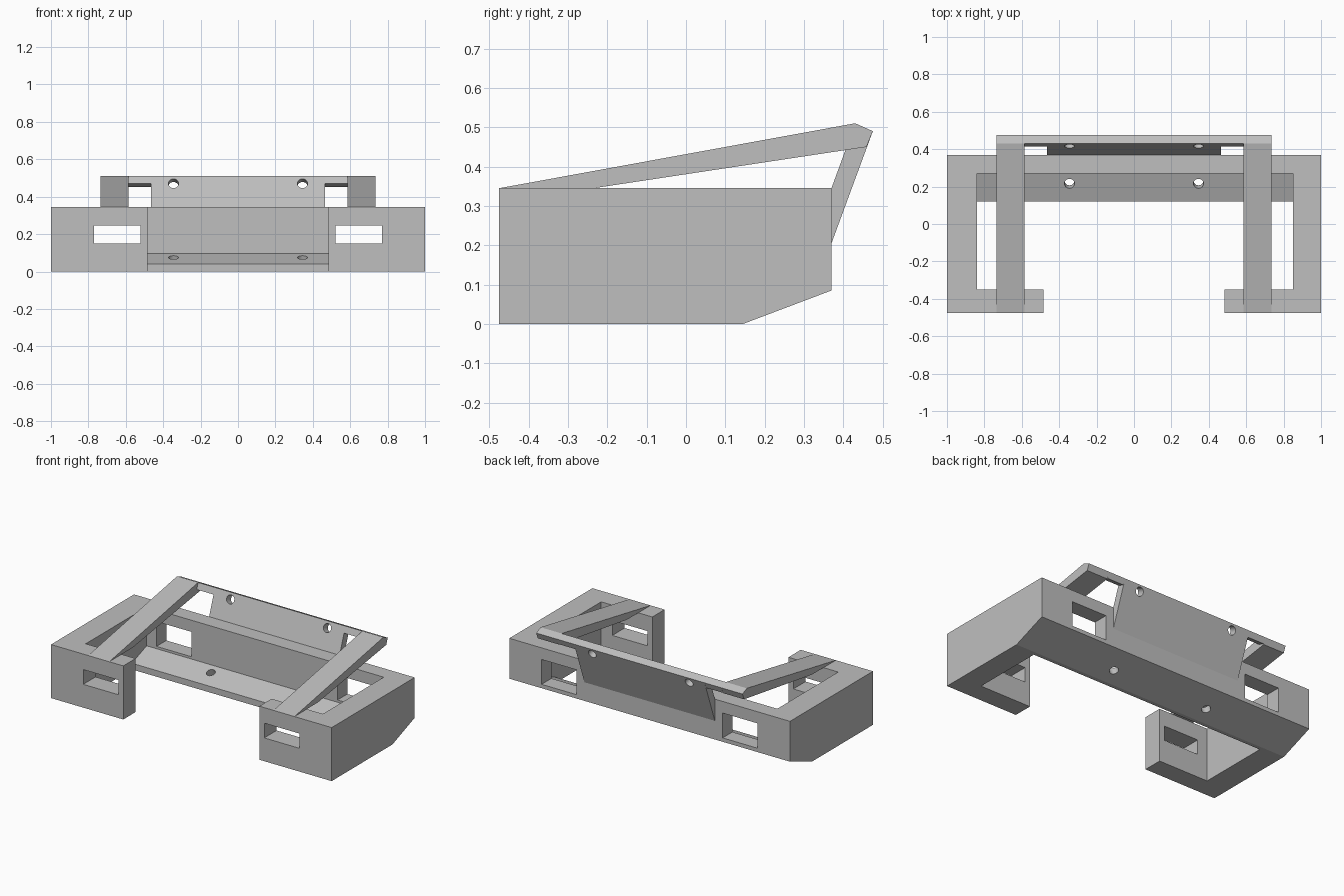
import bpy
import bmesh
from math import atan2
from mathutils import Matrix

old = bpy.data.objects.get("Cube")
if old:
    bpy.data.objects.remove(old, do_unlink=True)

GREY = (0.52, 0.52, 0.52, 1)
grey = bpy.data.materials.new("matte_grey")
grey.use_nodes = True
grey.diffuse_color = GREY
grey.node_tree.nodes["Principled BSDF"].inputs["Base Color"].default_value = GREY


def add(name, bm):
    bmesh.ops.recalc_face_normals(bm, faces=bm.faces)
    mesh = bpy.data.meshes.new(name)
    bm.to_mesh(mesh)
    bm.free()
    mesh.materials.append(grey)
    ob = bpy.data.objects.new(name, mesh)
    bpy.context.collection.objects.link(ob)
    return ob


def prism(name, x0, x1, profile):
    """Extrude a (y, z) side profile from x0 to x1."""
    bm = bmesh.new()
    face = bm.faces.new([bm.verts.new((x0, y, z)) for y, z in profile])
    ext = bmesh.ops.extrude_face_region(bm, geom=[face])["geom"]
    verts = [v for v in ext if isinstance(v, bmesh.types.BMVert)]
    bmesh.ops.translate(bm, verts=verts, vec=(x1 - x0, 0, 0))
    return add(name, bm)


def box(name, x0, x1, y0, y1, z0, z1):
    return prism(name, x0, x1, [(y0, z0), (y1, z0), (y1, z1), (y0, z1)])


def drill(x, y, z, dy, dz):
    """Round cutter through (x, y, z) along the direction (0, dy, dz)."""
    bm = bmesh.new()
    bmesh.ops.create_cone(bm, cap_ends=True, segments=32, radius1=0.027,
                          radius2=0.027, depth=0.3)
    turn = Matrix.Rotation(atan2(-dy, dz), 4, 'X')
    bmesh.ops.transform(bm, matrix=Matrix.Translation((x, y, z)) @ turn, verts=bm.verts)
    return add("hole_cutter", bm)


def cut(target, cutter):
    cutter.hide_render = True
    mod = target.modifiers.new("cut", 'BOOLEAN')
    mod.operation = 'DIFFERENCE'
    mod.solver = 'EXACT'
    mod.object = cutter
    bpy.context.view_layer.objects.active = target
    bpy.ops.object.modifier_apply(modifier=mod.name)
    bpy.data.objects.remove(cutter, do_unlink=True)


# Frame: chamfered block hollowed out, leaving back wall, sloped ledge, sides and feet
frame = prism("frame", -1, 1, [(-0.475, 0), (0.145, 0), (0.37, 0.085),
                               (0.37, 0.345), (-0.475, 0.345)])
cut(frame, prism("hollow_cutter", -0.84, 0.85,
                 [(-0.35, -0.1), (0.12, -0.1), (0.12, 0.04), (0.27, 0.095),
                  (0.27, 0.5), (-0.35, 0.5)]))
cut(frame, box("mouth_cutter", -0.485, 0.485, -0.6, -0.3, -0.1, 0.5))

# Back plate leaning outwards from the wall
plate = prism("back_plate", -0.465, 0.465,
              [(0.36, 0.178), (0.475, 0.49), (0.43, 0.51), (0.36, 0.318)])

# Windows and screw holes on both sides
for s in (-1, 1):
    x0, x1 = sorted((s * 0.52, s * 0.77))
    cut(frame, box("foot_window_cutter", x0, x1, -0.6, -0.3, 0.15, 0.245))
    cut(frame, box("wall_window_cutter", x0, x1, 0.2, 0.5, 0.11, 0.27))
    cut(frame, drill(s * 0.345, 0.218, 0.07, -0.36, 0.94))
    cut(plate, drill(s * 0.345, 0.425, 0.467, 0.94, -0.35))

# Short rails joining the plate top to the slanted arms, and the arms themselves
for s, side in ((-1, "right"), (1, "left")):
    x0, x1 = sorted((s * 0.465, s * 0.585))
    prism(side + "_top_rail", x0, x1,
          [(0.461, 0.453), (0.475, 0.49), (0.43, 0.51), (0.415, 0.47)])
    x0, x1 = sorted((s * 0.585, s * 0.735))
    prism(side + "_arm", x0, x1,
          [(-0.475, 0.345), (-0.235, 0.345), (0.459, 0.45),
           (0.475, 0.49), (0.43, 0.51)])
